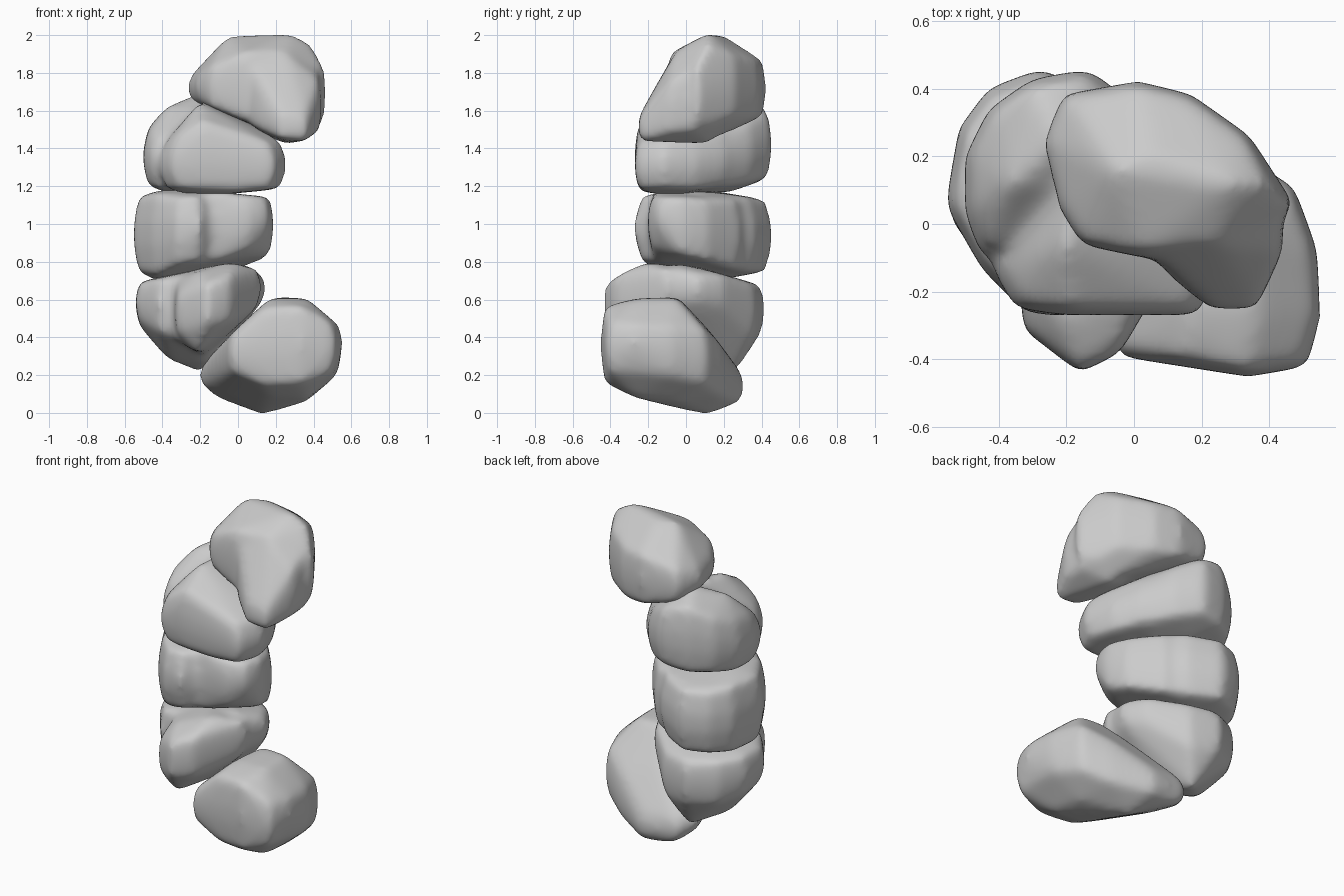
import bpy, bmesh


def lump(name, lo, hi, lobes, taper=0.1, smooth=24):
    """Fuse convex lobes, round them off and fit them to the box lo..hi.
    Each lobe is a list of columns (x, y, z_low, z_high) whose ends lean
    towards the lobe's middle by the taper, giving barrel-shaped sides."""
    bm = bmesh.new()
    for lobe in lobes:
        cx = sum(c[0] for c in lobe) / len(lobe)
        cy = sum(c[1] for c in lobe) / len(lobe)
        vs = []
        for x, y, a, b in lobe:
            tx, ty = x + (cx - x) * taper, y + (cy - y) * taper
            h = (b - a) * 0.18
            vs += [bm.verts.new(p) for p in (
                (tx, ty, a), (x, y, a + 2 * h), (x, y, b - 2 * h), (tx, ty, b))]
        bmesh.ops.convex_hull(bm, input=vs)
    loose = [v for v in bm.verts if not v.link_faces]
    bmesh.ops.delete(bm, geom=loose, context='VERTS')
    bmesh.ops.recalc_face_normals(bm, faces=bm.faces[:])
    me = bpy.data.meshes.new(name)
    bm.to_mesh(me)
    bm.free()
    ob = bpy.data.objects.new(name, me)
    bpy.context.collection.objects.link(ob)
    rm = ob.modifiers.new("fuse", 'REMESH')
    rm.mode = 'VOXEL'
    rm.voxel_size = 0.02
    sm = ob.modifiers.new("round", 'SMOOTH')
    sm.factor = 0.5
    sm.iterations = smooth
    dg = bpy.context.evaluated_depsgraph_get()
    new = bpy.data.meshes.new_from_object(ob.evaluated_get(dg))
    ob.modifiers.clear()
    ob.data = new
    for i in range(3):
        cs = [v.co[i] for v in new.vertices]
        a, b = min(cs), max(cs)
        s = (hi[i] - lo[i]) / (b - a)
        for v in new.vertices:
            v.co[i] = lo[i] + (v.co[i] - a) * s
    new.polygons.foreach_set("use_smooth", [True] * len(new.polygons))
    new.update()
    return ob


# bottom lump: big rounded front end, tail running back and left
lump("bottom_lump", (-0.20, -0.45, 0.0), (0.55, 0.30, 0.61), [[
    (-0.05, -0.40, 0.22, 0.42), (0.13, -0.42, 0.15, 0.55), (0.34, -0.46, 0.16, 0.56),
    (0.52, -0.43, 0.22, 0.47), (0.56, -0.28, 0.28, 0.46), (0.55, -0.08, 0.20, 0.45),
    (0.16, -0.28, 0.09, 0.60), (0.38, -0.28, 0.08, 0.60),
    (0.20, -0.04, 0.03, 0.61), (0.37, -0.04, 0.06, 0.60), (0.48, 0.11, 0.16, 0.44),
    (-0.12, 0.03, 0.12, 0.33), (-0.22, 0.18, 0.14, 0.26), (-0.14, 0.29, 0.08, 0.24),
    (0.12, 0.12, -0.01, 0.45), (0.10, 0.31, 0.06, 0.22),
    (-0.03, -0.2, 0.15, 0.44), (0.33, 0.20, 0.10, 0.36)]], 0.05)

# lower lump: wedge body with a lobe pushed forward
lump("lower_lump", (-0.54, -0.43, 0.23), (0.14, 0.41, 0.79), [
    [(-0.54, 0.0, 0.48, 0.69), (-0.54, 0.18, 0.45, 0.69), (-0.42, -0.16, 0.42, 0.71),
     (-0.45, 0.32, 0.42, 0.68), (-0.28, 0.41, 0.42, 0.67), (-0.10, 0.36, 0.40, 0.67),
     (-0.20, 0.26, 0.20, 0.70), (-0.38, 0.10, 0.27, 0.72), (0.08, 0.19, 0.55, 0.73),
     (0.11, -0.09, 0.57, 0.76), (0.03, -0.08, 0.50, 0.79), (0.15, 0.06, 0.58, 0.73),
     (-0.15, 0.05, 0.25, 0.77)],
    [(-0.16, -0.45, 0.46, 0.68), (-0.33, -0.32, 0.42, 0.62), (-0.22, -0.30, 0.31, 0.74),
     (-0.04, -0.39, 0.48, 0.72), (-0.02, -0.22, 0.44, 0.80), (0.13, -0.10, 0.56, 0.76),
     (-0.18, 0.0, 0.29, 0.77), (-0.34, -0.12, 0.38, 0.71)]], 0.05)

# middle lump: flat topped disc, thicker at the back left
lump("middle_lump", (-0.55, -0.27, 0.70), (0.185, 0.45, 1.18), [
    [(-0.56, 0.05, 0.74, 1.14), (-0.52, 0.28, 0.73, 1.14), (-0.42, 0.10, 0.68, 1.18),
     (-0.45, -0.14, 0.72, 1.16), (-0.32, -0.27, 0.78, 1.14), (-0.20, -0.28, 0.80, 1.15),
     (-0.43, 0.40, 0.74, 1.13), (-0.27, 0.46, 0.74, 1.12), (-0.08, 0.36, 0.74, 1.14),
     (0.12, 0.12, 0.80, 1.14), (-0.05, 0.0, 0.76, 1.18)],
    [(-0.15, -0.20, 0.79, 1.17), (0.06, -0.21, 0.87, 1.15), (0.17, -0.16, 0.94, 1.14),
     (0.20, -0.03, 0.83, 1.14), (0.16, 0.11, 0.80, 1.13), (0.02, 0.28, 0.75, 1.13),
     (-0.25, 0.40, 0.73, 1.14), (-0.30, 0.0, 0.74, 1.18)]])

# upper lump: top slopes down towards the front right
lump("upper_lump", (-0.50, -0.27, 1.15), (0.25, 0.45, 1.68), [
    [(-0.50, 0.03, 1.19, 1.50), (-0.50, 0.20, 1.20, 1.52), (-0.38, 0.10, 1.15, 1.64),
     (-0.45, -0.10, 1.18, 1.46), (-0.43, 0.34, 1.22, 1.57), (-0.30, 0.43, 1.22, 1.64),
     (-0.13, 0.46, 1.24, 1.60), (-0.20, 0.25, 1.16, 1.71), (0.02, 0.35, 1.21, 1.54),
     (0.13, 0.21, 1.19, 1.48), (0.0, 0.10, 1.15, 1.58)],
    [(-0.42, -0.13, 1.17, 1.44), (-0.35, -0.25, 1.18, 1.47), (-0.20, -0.27, 1.17, 1.55),
     (-0.22, -0.06, 1.13, 1.66), (0.02, -0.26, 1.16, 1.47), (0.20, -0.27, 1.17, 1.43),
     (0.27, -0.12, 1.18, 1.44), (0.22, 0.06, 1.17, 1.45), (0.13, 0.22, 1.19, 1.48),
     (-0.15, 0.30, 1.19, 1.67)]])

# top lump: domed cap with a beak pointing forward
lump("top_lump", (-0.26, -0.25, 1.43), (0.46, 0.42, 2.0), [
    [(-0.29, 0.25, 1.66, 1.79), (-0.23, 0.40, 1.62, 1.82), (-0.24, 0.04, 1.66, 1.80),
     (-0.17, -0.07, 1.62, 1.84), (0.02, -0.11, 1.55, 1.91), (0.0, 0.44, 1.57, 1.87),
     (-0.08, 0.16, 1.58, 2.0), (0.03, 0.22, 1.54, 2.0), (0.16, 0.40, 1.57, 1.87),
     (0.34, 0.27, 1.58, 1.90), (0.18, 0.22, 1.48, 1.96), (0.29, 0.12, 1.44, 2.02),
     (0.41, 0.12, 1.51, 1.96), (0.48, 0.05, 1.55, 1.84), (0.25, -0.07, 1.48, 1.92)],
    [(0.36, -0.27, 1.44, 1.57), (0.22, -0.27, 1.45, 1.59), (0.10, -0.17, 1.50, 1.68),
     (0.04, -0.10, 1.53, 1.86), (0.44, -0.09, 1.49, 1.76), (0.26, -0.07, 1.46, 1.90),
     (0.26, 0.14, 1.42, 1.88), (0.44, 0.06, 1.50, 1.84), (0.15, 0.12, 1.46, 1.94)]],
    0.05, 22)
